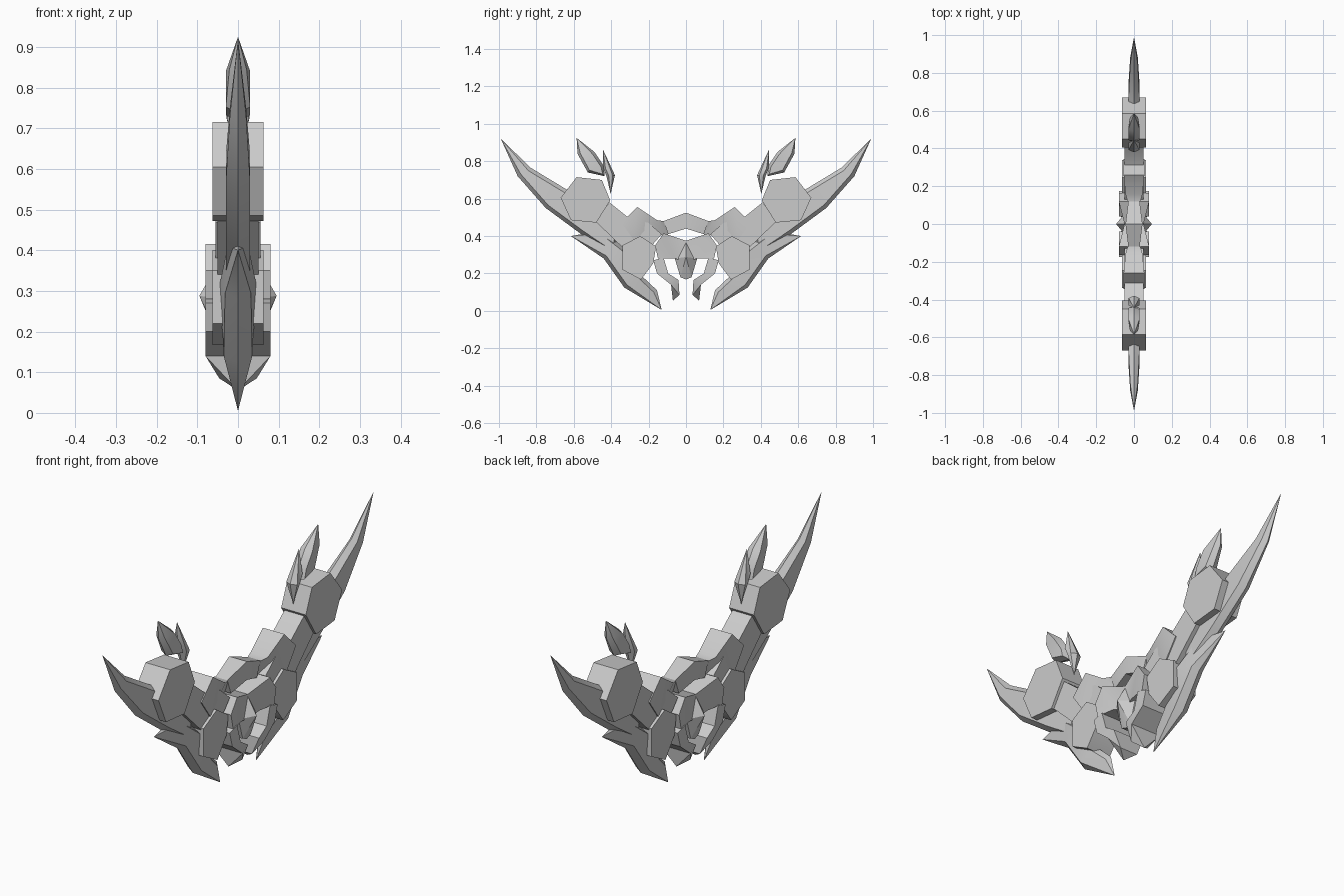
import bpy, bmesh, math
from mathutils import Vector

cube = bpy.data.objects.get("Cube")
if cube:
    bpy.data.objects.remove(cube, do_unlink=True)

GREY = (0.6, 0.6, 0.6, 1)
metal = bpy.data.materials.new("plain_grey_metal")
metal.use_nodes = True
metal.diffuse_color = GREY
metal.node_tree.nodes["Principled BSDF"].inputs["Base Color"].default_value = GREY


def finish(bm, name):
    """Clean the mesh, link it as an object and shade it."""
    bmesh.ops.remove_doubles(bm, verts=bm.verts, dist=0.0005)
    bmesh.ops.triangulate(bm, faces=[f for f in bm.faces if len(f.verts) > 4])
    bmesh.ops.recalc_face_normals(bm, faces=bm.faces)
    mesh = bpy.data.meshes.new(name)
    bm.to_mesh(mesh)
    bm.free()
    mesh.materials.append(metal)
    obj = bpy.data.objects.new(name, mesh)
    bpy.context.collection.objects.link(obj)
    bpy.ops.object.select_all(action='DESELECT')
    obj.select_set(True)
    bpy.context.view_layer.objects.active = obj
    bpy.ops.object.shade_smooth_by_angle(angle=math.radians(30))


def inset(pts, i, depth):
    """Move corner i of a (y, z) outline inward along its bisector."""
    before, here, after = pts[i - 1], pts[i], pts[(i + 1) % len(pts)]
    area = sum(pts[k - 1].cross(pts[k]) for k in range(len(pts)))
    along = (here - before).normalized() + (after - here).normalized()
    inward = Vector((-along.y, along.x)).normalized()
    return here + inward * math.copysign(depth, area)


def slab(name, pts, widths, rim=0.0):
    """Upright slab with a half width per corner; rim sharpens its edge."""
    bm = bmesh.new()
    n = len(pts)

    def ring(side, depth):
        loop = []
        for i, w in enumerate(widths):
            p = inset(pts, i, depth if w > 0 else 0)
            loop.append(bm.verts.new((side * w, p.x, p.y)))
        return loop

    rings = [ring(1, rim), ring(-1, rim)]
    if rim:
        rings.insert(1, ring(0, 0))
    for a, b in zip(rings, rings[1:]):
        for i in range(n):
            bm.faces.new((a[i - 1], a[i], b[i], b[i - 1]))
    bm.faces.new(rings[0])
    bm.faces.new(rings[-1])
    finish(bm, name)


def pair(part, outline, width, rim=0.0, tips=(), reach=1.0):
    """Front and rear copies, thinning to nothing within reach of each tip."""
    for end, sign in (("front", -1), ("rear", 1)):
        pts = [Vector((sign * y, z)) for y, z in outline]
        widths = [width * min([1] + [(p - pts[t]).length / reach for t in tips])
                  for p in pts]
        slab(f"{end}_{part}", pts, widths, rim)


def symmetric(half):
    """Continue a half outline, which starts and ends on the middle line."""
    pts = half + [(-y, z) for y, z in half[-2:0:-1]]
    return [Vector(p) for p in pts]


# Long wing blade and the lower blade with its side spike
pair("wing_blade",
     [(.99, .92), (.83, .765), (.64, .65), (.48, .6), (.36, .45),
      (.38, .3), (.56, .41), (.75, .55), (.9, .72)],
     width=.03, rim=.02, tips=[0], reach=.33)
pair("lower_blade",
     [(.615, .4), (.44, .28), (.33, .125), (.13, .005), (.155, .11),
      (.24, .19), (.32, .33), (.45, .43)],
     width=.045, rim=.02, tips=[0, 3], reach=.3)

# Thick arm and the notch spike on its top
pair("arm", [(.13, .41), (.2, .47), (.31, .5), (.41, .58), (.48, .475),
             (.34, .34), (.2, .33)], width=.05)
pair("arm_spike", [(.095, .41), (.12, .48), (.155, .485), (.26, .555),
                   (.345, .47), (.28, .38)],
     width=.055, tips=[0], reach=.12)

# Six-sided joints
pair("upper_joint", [(.67, .605), (.585, .715), (.45, .7), (.405, .59),
                     (.48, .472), (.615, .485)], width=.063)
pair("lower_joint", [(.34, .35), (.245, .4), (.16, .345), (.175, .255),
                     (.24, .167), (.34, .22)], width=.063)

# Floating feathers above the upper joint
pair("long_feather", [(.585, .925), (.49, .85), (.44, .775), (.435, .72),
                      (.525, .74), (.58, .84)],
     width=.03, rim=.015, tips=[0], reach=.12)
pair("short_feather", [(.445, .865), (.38, .725), (.403, .625), (.425, .72),
                       (.442, .76)],
     width=.028, rim=.012, tips=[0, 2], reach=.1)

# Bent fangs below the crest
pair("fang", [(.175, .27), (.12, .285), (.095, .2), (.04, .165),
              (.035, .085), (.07, .055), (.08, .14), (.155, .2)],
     width=.08, tips=[5], reach=.08)

# Arch joining the two arms
arch = [Vector(p) for p in ((.12, .48), (0, .525), (-.12, .48),
                            (-.095, .41), (0, .44), (.095, .41))]
slab("top_arch", arch, [.045 if p.x == 0 else .03 for p in arch])

# Middle crest, narrow in its centre
crest = symmetric([(0, .375), (.12, .415), (.165, .35), (.15, .28),
                   (.06, .28), (0, .26)])
slab("crest", crest, [min(.08, .05 + abs(p.x) / 4) for p in crest])

# Pointed nose with a peak on each side
rim = symmetric([(0, .375), (.06, .28), (.03, .18), (0, .168)])
bm = bmesh.new()
for side in (1, -1):
    peak = bm.verts.new((side * .095, 0, .288))
    middle = [bm.verts.new((0, p.x, p.y)) for p in rim]
    face = [bm.verts.new((side * .045, p.x, p.y)) for p in rim]
    for i in range(len(rim)):
        bm.faces.new((middle[i - 1], middle[i], face[i], face[i - 1]))
        bm.faces.new((face[i - 1], face[i], peak))
finish(bm, "nose")
